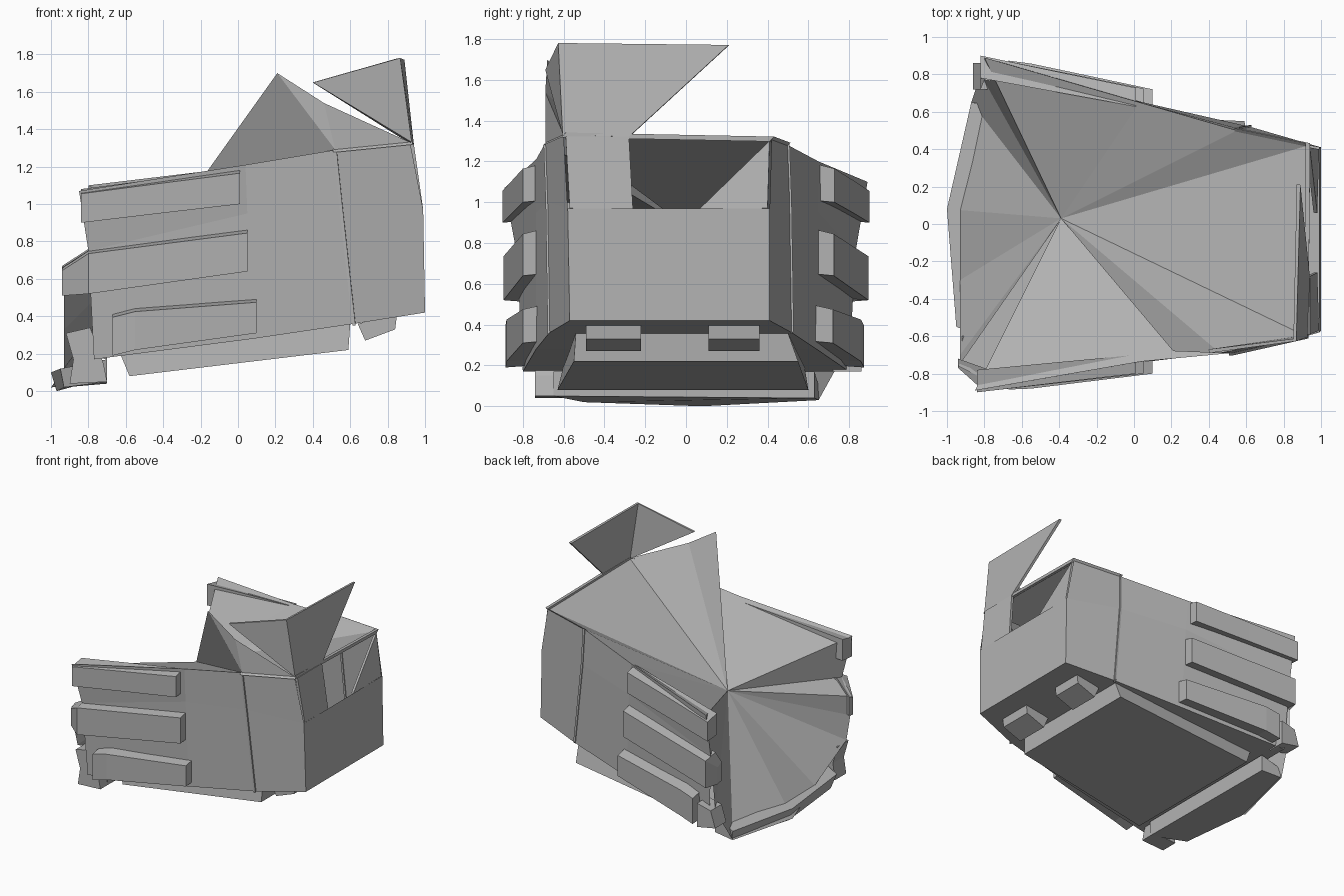
import bpy, bmesh
from mathutils import Vector

if "Cube" in bpy.data.objects:
    bpy.data.objects.remove(bpy.data.objects["Cube"])

grey = bpy.data.materials.new("mid grey")
grey.diffuse_color = (0.45, 0.45, 0.45, 1)
grey.use_nodes = True
grey.node_tree.nodes["Principled BSDF"].inputs["Base Color"].default_value = grey.diffuse_color


def make(name, polys, thick=0):
    """Flat-faced object from polygons given as lists of points."""
    bm = bmesh.new()
    for p in polys:
        bm.faces.new([bm.verts.new(Vector(c)) for c in p])
    bmesh.ops.remove_doubles(bm, verts=bm.verts, dist=0.001)
    bmesh.ops.recalc_face_normals(bm, faces=bm.faces)
    me = bpy.data.meshes.new(name)
    bm.to_mesh(me)
    bm.free()
    me.materials.append(grey)
    ob = bpy.data.objects.new(name, me)
    bpy.context.collection.objects.link(ob)
    if thick:
        s = ob.modifiers.new("thickness", 'SOLIDIFY')
        s.thickness = thick
        s.offset = 0
    return ob


def loft(name, rings):
    """Closed solid through rings with equal point counts."""
    n = len(rings[0])
    polys = [rings[0], rings[-1]]
    for a, b in zip(rings, rings[1:]):
        polys += [[a[i], a[(i + 1) % n], b[(i + 1) % n], b[i]] for i in range(n)]
    return make(name, polys)


def fan(apex, rim):
    return [[apex, a, b] for a, b in zip(rim, rim[1:])]


# --- side walls, columns run from the narrow end to the torn wide end
front = [
    [(1, -.57, .42), (.99, -.58, .97), (.92, -.60, 1.33)],
    [(.62, -.67, .36), (.55, -.68, 1.0), (.52, -.69, 1.29)],
    [(.08, -.735, .28), (.05, -.735, .95), (.04, -.735, 1.21)],
    [(-.77, -.80, .17), (-.80, -.83, .75), (-.85, -.89, 1.07)],
]
back = [
    [(1, .41, .42), (.99, .41, .97), (.93, .42, 1.31)],
    [(.62, .52, .36), (.56, .51, 1.0), (.55, .50, 1.28)],
    [(.08, .64, .28), (.05, .65, .95), (.03, .65, 1.20)],
    [(-.77, .80, .17), (-.80, .83, .75), (-.80, .89, 1.10)],
]
polys = []
for wall in (front, back):
    for a, b in zip(wall, wall[1:]):
        for i in range(2):
            polys.append([a[i], b[i], b[i + 1], a[i + 1]])
# floor
for i in range(3):
    polys.append([front[i][0], front[i + 1][0], back[i + 1][0], back[i][0]])
# narrow end wall
polys.append([front[0][0], back[0][0], back[0][1], front[0][1]])
# crumpled top and torn wide end, both folding in to one inner point
apex = (-.39, .03, .86)
peak, knee = (.21, -.68, 1.70), (.46, -.69, 1.54)
F, B = front, back
polys += fan(apex, [F[3][2], F[2][2], F[1][2], peak, knee, F[0][2],
                    B[0][2], B[1][2], B[2][2], B[3][2]])
polys += fan(F[1][2], [peak, knee, F[0][2]])
polys += fan(apex, [B[3][2], B[3][1], (-.82, .80, .30), (-.87, .65, .03),
                    (-1, .08, .02), (-.93, -.30, .12), (-.93, -.70, .33),
                    (-.93, -.75, .51), (-.94, -.76, .66), F[3][1], F[3][2]])
make("body_shell", polys)

# end opening: one panel and a jagged shard in the corner
make("end_panel", [[(.98, -.57, .97), (.93, -.59, 1.32), (.93, -.28, 1.32), (.97, -.26, .96)]], .02)
make("end_shard", [[(.97, .06, .96), (.98, .40, .97), (.93, .41, 1.30)]], .02)

# frames: thin rails along the upper edge and the seams
def rail(name, a, b, r=.012):
    rings = []
    for p in (a, b):
        rings.append([(p[0] + r * u, p[1] + r * v, p[2] + r * w)
                      for u, v, w in ((-1, -1, -1), (1, -1, -1), (1, 1, 1), (-1, 1, 1))])
    loft(name, rings)


rail("front_top_rail", F[1][2], F[0][2])
rail("end_top_rail", F[0][2], B[0][2])
rail("back_top_rail", B[1][2], B[0][2])
for n, w in (("front", F), ("back", B)):
    rail(n + "_seam_lower", w[1][0], w[1][1], .008)
    rail(n + "_seam_upper", w[1][1], w[1][2], .008)

# --- three sloping ribs on each side: (x, y in, y out, z top, z bottom)
ribs = {
    "upper": [(.01, .70, .80, 1.18, 1.00), (-.42, .74, .85, 1.125, .95), (-.84, .78, .90, 1.07, .90)],
    "middle": [(.05, .70, .80, .86, .64), (-.80, .77, .895, .75, .52), (-.94, .72, .77, .66, .51)],
    "lower": [(.10, .69, .80, .49, .31), (-.55, .75, .88, .44, .22), (-.67, .75, .885, .41, .19)],
}
for side, sign in (("front", -1), ("back", 1)):
    for name, secs in ribs.items():
        rings = []
        for x, yi, yo, zt, zb in secs:
            # the back wall converges a little faster towards the narrow end
            k = 0.0 if sign < 0 else .08 * max(0, x + .8) / .9
            x = max(x, -.82) if sign > 0 else x
            rings.append([(x, sign * (yi - k), zt + .01), (x, sign * (yo - k), zt - .015),
                          (x, sign * (yo - k), zb), (x, sign * (yi - k), zb + .01)])
        loft(f"{side}_{name}_rib", rings)

# --- torn fin standing on the narrow end
f2, b1, b2 = (.86, -.62, 1.78), (.92, -.60, 1.33), (.93, -.28, 1.32)
make("fin", [[(.40, -.68, 1.65), f2, b1], [f2, (.88, .21, 1.77), b2, b1]], .02)

# --- underside: tapered pan, two blocks, end plate and corner pieces
loft("bottom_pan", [
    [(.60, -.54, .36), (.60, .50, .36), (-.63, .58, .20), (-.63, -.60, .20)],
    [(.59, -.55, .22), (.59, .55, .22), (-.58, .60, .08), (-.58, -.63, .08)],
])
for name, y0, y1 in (("front_block", -.49, -.22), ("back_block", .11, .36)):
    loft(name, [[(.64, y, .36), (.68, y, .27), (.84, y, .33), (.85, y, .41)] for y in (y0, y1)])
loft("end_plate", [
    [(-.70, -.65, .05), (-.70, .63, .04), (-.86, .65, .03), (-.97, .08, .0), (-.93, -.50, .02)],
    [(-.70, -.65, .17), (-.70, .63, .17), (-.87, .65, .10), (-1, .08, .10), (-.95, -.55, .12)],
])
loft("front_corner_piece", [
    [(-.70, y, .05), (-.72, y, .15), (-.79, y, .34), (-.92, y, .31), (-.88, y, .17), (-.90, y, .04)]
    for y in (-.74, -.60)])
loft("back_corner_piece", [
    [(-.70, y, .17), (-.70, y, .36), (-.82, y, .33), (-.86, y, .20)]
    for y in (.72, .86)])
